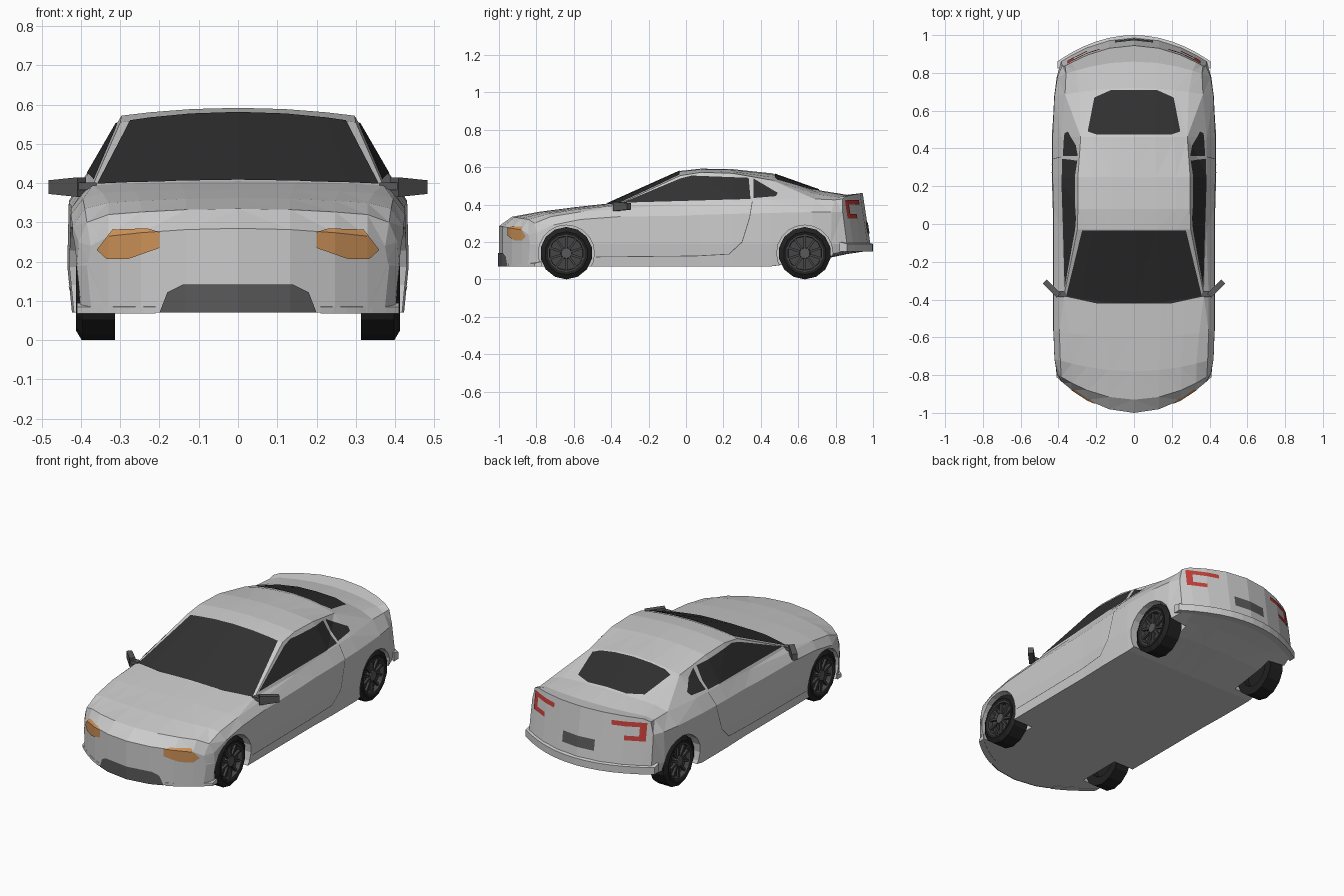
import bpy, bmesh, math
from mathutils import Vector, Matrix

if "Cube" in bpy.data.objects:
    bpy.data.objects.remove(bpy.data.objects["Cube"])

def mat(name, r, g, b):
    m = bpy.data.materials.new(name)
    m.diffuse_color = (r, g, b, 1)
    m.use_nodes = True
    m.node_tree.nodes["Principled BSDF"].inputs["Base Color"].default_value = m.diffuse_color
    return m

GLASS = mat("dark_glass", .03, .03, .03)
AMBER = mat("amber", .62, .29, .1)
RED = mat("red", .55, .05, .04)
TYRE = mat("tyre_black", .015, .015, .015)
RIM = mat("rim_dark", .06, .06, .06)
GREY = mat("trim_grey", .1, .1, .1)

def finish(name, bm, material=None):
    me = bpy.data.meshes.new(name)
    bm.to_mesh(me)
    bm.free()
    ob = bpy.data.objects.new(name, me)
    bpy.context.collection.objects.link(ob)
    if material:
        me.materials.append(material)
    return ob

def mirror_x(bm):
    d = bmesh.ops.duplicate(bm, geom=bm.verts[:] + bm.edges[:] + bm.faces[:])["geom"]
    for e in d:
        if isinstance(e, bmesh.types.BMVert):
            e.co.x *= -1
    bmesh.ops.reverse_faces(bm, faces=[e for e in d if isinstance(e, bmesh.types.BMFace)])
    bmesh.ops.remove_doubles(bm, verts=bm.verts, dist=.0005)

def box(bm, size, loc, rot=Matrix()):
    M = Matrix.Translation(loc) @ rot @ Matrix.Diagonal((*size, 1))
    return bmesh.ops.create_cube(bm, size=1, matrix=M)["verts"]

# Body stations: y, bow, bottom z, width, shoulder z, belt x, belt z, rail x, rail z, top z
STATIONS = [
    (-1.00, .18, .070, .385, .20, .375, .240, .330, .265, .285),
    (-0.93, .13, .070, .410, .25, .385, .300, .330, .320, .335),
    (-0.78, .06, .070, .425, .29, .390, .335, .330, .350, .362),
    (-0.60, .03, .070, .430, .32, .395, .360, .345, .375, .385),
    (-0.42, .05, .070, .430, .335, .395, .375, .370, .395, .405),
    (-0.03, .00, .070, .430, .34, .382, .400, .300, .555, .580),
    (0.08, .00, .070, .430, .345, .382, .410, .297, .572, .592),
    (0.25, .00, .070, .435, .35, .385, .420, .297, .567, .589),
    (0.46, .00, .070, .435, .355, .385, .425, .282, .530, .567),
    (0.72, -.04, .105, .425, .36, .365, .430, .290, .455, .475),
    (0.86, -.08, .135, .410, .36, .360, .425, .310, .440, .452),
    (0.945, -.135, .155, .385, .36, .365, .430, .330, .445, .462),
]

def body_mesh():
    bm = bmesh.new()
    rings = []
    for s in STATIONS:
        y, bow, zb, w, zs, bw, bz, rw, rz, zt = s
        cols = (0, .4, .75, 1)
        pts = [(rw * f, zb) for f in cols]
        pts += [(w - .012, zb), (w, .19), (w - .004, zs), (bw, bz)]
        pts += [(rw * f, rz + (zt - rz) * (1 - f * f)) for f in reversed(cols)]
        tilt = .15 if s is STATIONS[-1] else 0
        rings.append([bm.verts.new((x, y + bow * (x / .4) ** 2 + tilt * (.46 - z), z))
                      for x, z in pts])
    for a, b in zip(rings, rings[1:]):
        for i in range(11):
            bm.faces.new((a[i], a[i + 1], b[i + 1], b[i]))
    for r in (rings[0], rings[-1]):
        for i in range(3):
            bm.faces.new((r[i], r[i + 1], r[10 - i], r[11 - i]))
        bm.faces.new(r[3:9])
    mirror_x(bm)
    bmesh.ops.triangulate(bm, faces=bm.faces)
    bmesh.ops.recalc_face_normals(bm, faces=bm.faces)
    return bm

# Panel lying on the body skin, clipped to convex outlines seen along one axis
def inlay(name, polys, direction, material, mirror=False, lift=.004):
    d = Vector(direction)
    ax = [i for i in range(3) if d[i] == 0]
    out = bmesh.new()
    for poly in polys:
        bm = body_mesh()
        cen = sum((Vector(p) for p in poly), Vector((0, 0))) / len(poly)
        bmesh.ops.delete(bm, geom=[f for f in bm.faces if f.normal.dot(d) < .2], context='FACES')
        for p, q in zip(poly, poly[1:] + poly[:1]):
            p, q = Vector(p), Vector(q)
            n = Vector((q.y - p.y, p.x - q.x))
            if n.dot(cen - p) > 0:
                n = -n
            co, no = Vector(), Vector()
            co[ax[0]], co[ax[1]] = p
            no[ax[0]], no[ax[1]] = n.normalized()
            bmesh.ops.bisect_plane(bm, geom=bm.verts[:] + bm.edges[:] + bm.faces[:],
                                   plane_co=co, plane_no=no, clear_outer=True)
        bmesh.ops.translate(bm, verts=bm.verts, vec=d * lift)
        tmp = bpy.data.meshes.new("tmp")
        bm.to_mesh(tmp)
        bm.free()
        out.from_mesh(tmp)
        bpy.data.meshes.remove(tmp)
    if mirror:
        mirror_x(out)
    return finish(name, out, material)

def rect(a, b, c, d):
    return [(a, c), (b, c), (b, d), (a, d)]

# Body with wheel arches cut out
body = finish("body", body_mesh())
bm = bmesh.new()
for sx in (-1, 1):
    for y in (-.64, .635):
        M = Matrix.Translation((sx * .39, y, .14)) @ Matrix.Rotation(math.pi / 2, 4, 'Y')
        bmesh.ops.create_cone(bm, cap_ends=True, segments=20, radius1=.15, radius2=.15,
                              depth=.2, matrix=M)
cutter = finish("arch_cutter", bm)
cutter.hide_render = True
mod = body.modifiers.new("arches", 'BOOLEAN')
mod.operation, mod.solver, mod.object = 'DIFFERENCE', 'EXACT', cutter
bpy.context.view_layer.objects.active = body
bpy.ops.object.modifier_apply(modifier=mod.name)
bpy.data.objects.remove(cutter)

# Windows
inlay("windshield", [[(-.36, -.385), (-.275, -.035), (.275, -.035), (.36, -.385),
                      (.2, -.42), (-.2, -.42)]], (0, 0, 1), GLASS)
inlay("rear_window", [[(-.245, .49), (-.21, .67), (-.12, .71), (.12, .71), (.21, .67),
                       (.245, .49), (.2, .475), (-.2, .475)]], (0, 0, 1), GLASS)
inlay("side_windows", [[(-.34, .41), (-.03, .54), (.03, .555), (.335, .543), (.345, .43)],
                       [(.36, .435), (.36, .54), (.49, .463), (.48, .445)]],
      (1, 0, 0), GLASS, True)

# Door seams
path = [(.355, .42), (.34, .33), (.3, .2), (.23, .135), (.05, .125), (-.48, .12)]
seams = []
for (a, b), (c, d) in zip(path, path[1:]):
    n = Vector((d - b, a - c)).normalized() * .002
    seams.append([(a + n.x, b + n.y), (c + n.x, d + n.y), (c - n.x, d - n.y), (a - n.x, b - n.y)])
inlay("door_seams", seams, (1, 0, 0), GREY, True, .002)

# Lights, grille and plate recess
inlay("headlights", [[(.2, .235), (.2, .275), (.23, .285), (.32, .282), (.36, .23),
                      (.335, .207), (.28, .207)]], (0, -1, 0), AMBER, True)
inlay("grille", [[(-.2, .07), (-.18, .122), (-.14, .142), (.14, .142), (.18, .122), (.2, .07)]],
      (0, -1, 0), GREY)
inlay("tail_lights", [rect(.18, .32, .4, .425), rect(.32, .352, .325, .425),
                      rect(.25, .32, .325, .35)], (0, 1, 0), RED, True)
inlay("plate_recess", [rect(-.1, .1, .245, .305)], (0, 1, 0), GREY)

# Bumper lips swept along the curved nose and tail
def lip(name, y0, bow, x0, x1, z0, z1, depth):
    bm = bmesh.new()
    prev = None
    for i in range(7):
        x = x0 + (x1 - x0) * i / 6
        y = y0 + bow * (x / .4) ** 2
        ring = [bm.verts.new((x, y + dy, z)) for dy, z in
                ((0, z0), (0, z1 - .01), (depth, z1), (depth, z0))]
        if prev:
            for k in range(4):
                bm.faces.new((prev[k], prev[k - 1], ring[k - 1], ring[k]))
        else:
            bm.faces.new(ring)
        prev = ring
    bm.faces.new(prev[::-1])
    mirror_x(bm)
    bmesh.ops.recalc_face_normals(bm, faces=bm.faces)
    return finish(name, bm)

lip("front_lip", -1.0, .18, .21, .41, .068, .095, .04)
lip("rear_lip", 1.0, -.135, 0, .405, .15, .2, -.04)

# Wing mirrors
bm = bmesh.new()
rot = Matrix.Rotation(math.radians(46), 4, 'Z')
vs = box(bm, (.105, .03, .05), (.435, -.342, .39), rot)
tip = [v for v in vs if v.co.x > .44]
for v in tip:
    v.co.z = .39 + (v.co.z - .39) * .7
box(bm, (.05, .03, .02), (.385, -.372, .392))
mirror_x(bm)
finish("wing_mirrors", bm, GREY)

# Wheels: lathed tyre, dish, spokes and hub
def lathe(name, profile, material, steps=14):
    bm = bmesh.new()
    vs = [bm.verts.new((x, 0, r)) for x, r in profile]
    es = [bm.edges.new(p) for p in zip(vs, vs[1:])]
    bmesh.ops.spin(bm, geom=vs + es, cent=(0, 0, 0), axis=(1, 0, 0), angle=math.tau, steps=steps)
    bmesh.ops.remove_doubles(bm, verts=bm.verts, dist=.0005)
    bmesh.ops.recalc_face_normals(bm, faces=bm.faces)
    return finish(name, bm, material)

tyre = lathe("tyre", [(.02, .095), (.045, .1), (.05, .115), (.035, .14), (-.05, .14),
                      (-.05, .09), (-.02, .085), (-.02, 0)], TYRE)
bm = bmesh.new()
for i in range(10):
    r = Matrix.Rotation(math.tau * i / 10, 4, 'X')
    box(bm, (.014, .012, .08), r @ Vector((.033, 0, .06)), r)
spokes = finish("spokes", bm, RIM)
dish = lathe("rim", [(.02, 0), (.02, .097), (.047, .1), (.047, .092), (.02, .09)], RIM)
hub = lathe("hub", [(.02, .032), (.045, .028), (.045, 0)], GREY, 10)
for end, y in (("front", -.64), ("rear", .635)):
    for side, sx in (("right", 1), ("left", -1)):
        for part in (tyre, spokes, dish, hub):
            o = bpy.data.objects.new(f"{end}_{side}_{part.name}", part.data)
            o.location = (sx * .363, y, .14)
            o.rotation_euler.z = 0 if sx > 0 else math.pi
            bpy.context.collection.objects.link(o)
for part in (tyre, spokes, dish, hub):
    bpy.data.objects.remove(part)
